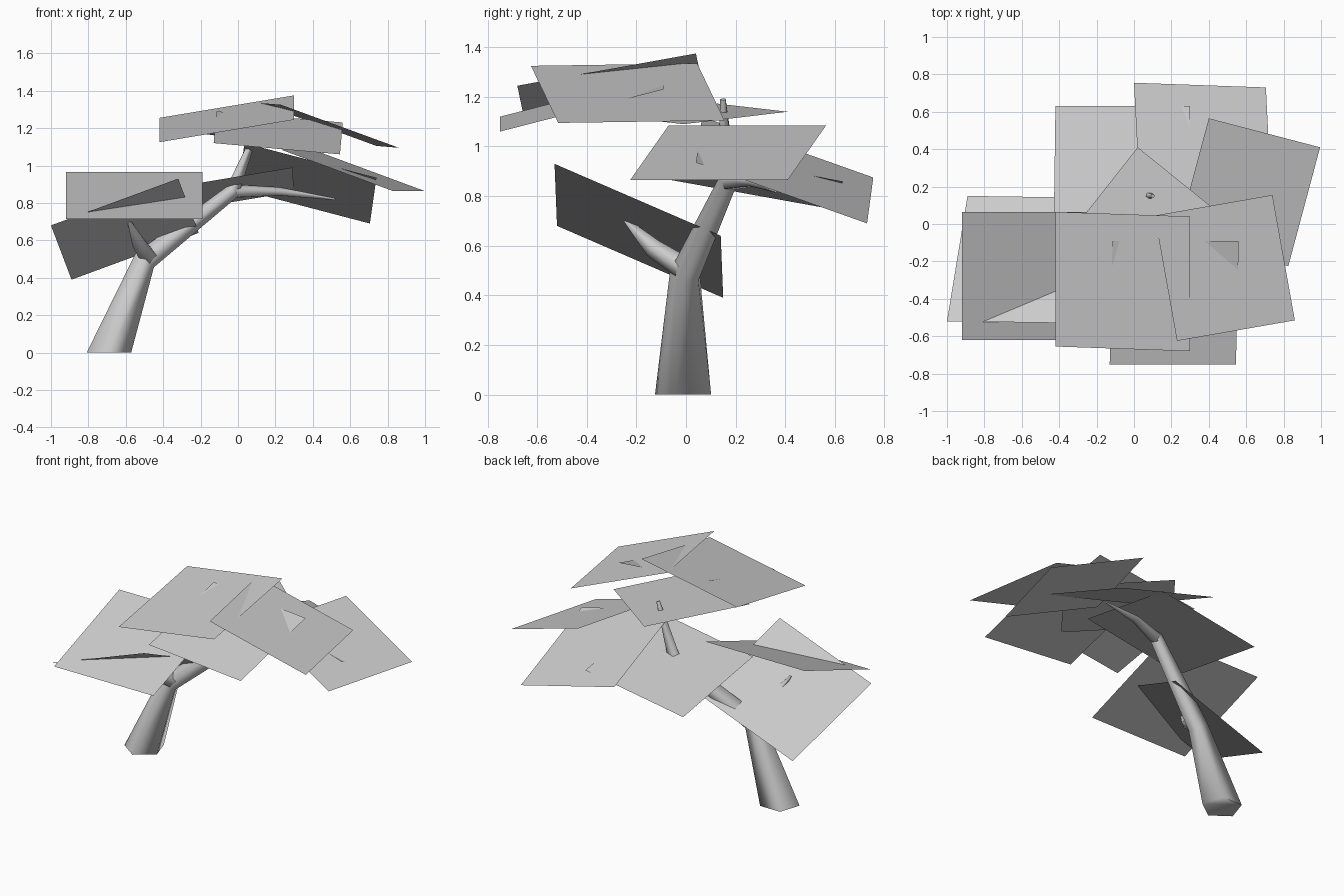
import bpy
import bmesh
import math
from mathutils import Vector

cube = bpy.data.objects.get("Cube")
if cube:
    bpy.data.objects.remove(cube, do_unlink=True)

grey = bpy.data.materials.new("plain grey")
grey.use_nodes = True
colour = (0.6, 0.6, 0.6, 1)
grey.diffuse_color = colour
grey.node_tree.nodes["Principled BSDF"].inputs["Base Color"].default_value = colour


def finish(bm, name):
    mesh = bpy.data.meshes.new(name)
    bm.to_mesh(mesh)
    bm.free()
    mesh.materials.append(grey)
    obj = bpy.data.objects.new(name, mesh)
    bpy.context.collection.objects.link(obj)
    return obj


def leaf_card(name, a, b, c):
    """Flat square card from three neighbouring corners, facing up."""
    a, b, c = Vector(a), Vector(b), Vector(c)
    bm = bmesh.new()
    face = bm.faces.new([bm.verts.new(p) for p in (a, b, c, a + c - b)])
    face.normal_update()
    if face.normal.z < 0:
        face.normal_flip()
    finish(bm, name)


def limb(name, path, radii, flat_base=False, sides=5):
    """Tapered tube along a path, with rings square to the path."""
    points = [Vector(p) for p in path]
    bm = bmesh.new()
    rings = []
    for i, (point, radius) in enumerate(zip(points, radii)):
        before = points[max(i - 1, 0)]
        after = points[min(i + 1, len(points) - 1)]
        direction = (after - before).normalized()
        if flat_base and i == 0:
            direction = Vector((0, 0, 1))
        turn = Vector((0, 0, 1)).rotation_difference(direction)
        ring = []
        for k in range(sides):
            angle = math.tau * k / sides - math.pi / 2
            offset = Vector((math.cos(angle), math.sin(angle), 0)) * radius
            ring.append(bm.verts.new(point + turn @ offset))
        rings.append(ring)
    for low, high in zip(rings, rings[1:]):
        for k in range(sides):
            n = (k + 1) % sides
            face = bm.faces.new((low[k], low[n], high[n], high[k]))
            face.smooth = True
    bm.faces.new(rings[0][::-1])
    bm.faces.new(rings[-1])
    obj = finish(bm, name)
    bpy.ops.object.select_all(action="DESELECT")
    obj.select_set(True)
    bpy.context.view_layer.objects.active = obj
    bpy.ops.object.shade_smooth_by_angle(angle=math.radians(80))


# Trunk and branches
limb("trunk",
     [(-.69, 0, 0), (-.5, 0, .49), (-.03, .17, .86), (.1, .15, 1.19)],
     [.125, .065, .042, .012], flat_base=True)
limb("low_branch", [(-.47, .01, .5), (-.53, -.13, .59), (-.59, -.26, .72)],
     [.05, .04, .006])
limb("side_branch", [(-.03, .17, .86), (.22, .27, .86), (.52, .36, .82)],
     [.04, .025, .006])

# Low foliage on the right
leaf_card("low_leaf", (-1, -.52, .68), (-.89, .15, .39), (-.21, .14, .64))
leaf_card("low_leaf_top", (-.92, -.62, .715), (-.19, -.62, .715), (-.19, .065, .965))

# Crown foliage
leaf_card("crown_leaf_right", (-.42, .065, 1.255), (.3, .04, 1.375), (.3, -.68, 1.245))
leaf_card("crown_leaf_left", (.23, -.625, 1.325), (.11, .045, 1.335), (.74, .155, 1.105))
leaf_card("crown_leaf_front", (-.13, -.75, 1.12), (.545, -.75, 1.06), (.56, -.09, 1.23))
leaf_card("crown_leaf_back", (-.39, -.11, 1.2), (.02, .41, 1.14), (.54, -.01, 1.09))

# Middle foliage
leaf_card("middle_leaf_left", (.4, .565, 1.085), (.995, .41, .865), (.825, -.225, .865))
leaf_card("middle_leaf_back", (0, .755, .875), (.705, .73, .69), (.74, .04, .935))
leaf_card("middle_leaf_right", (-.42, .63, .74), (.3, .63, .86), (.29, -.09, .99))
